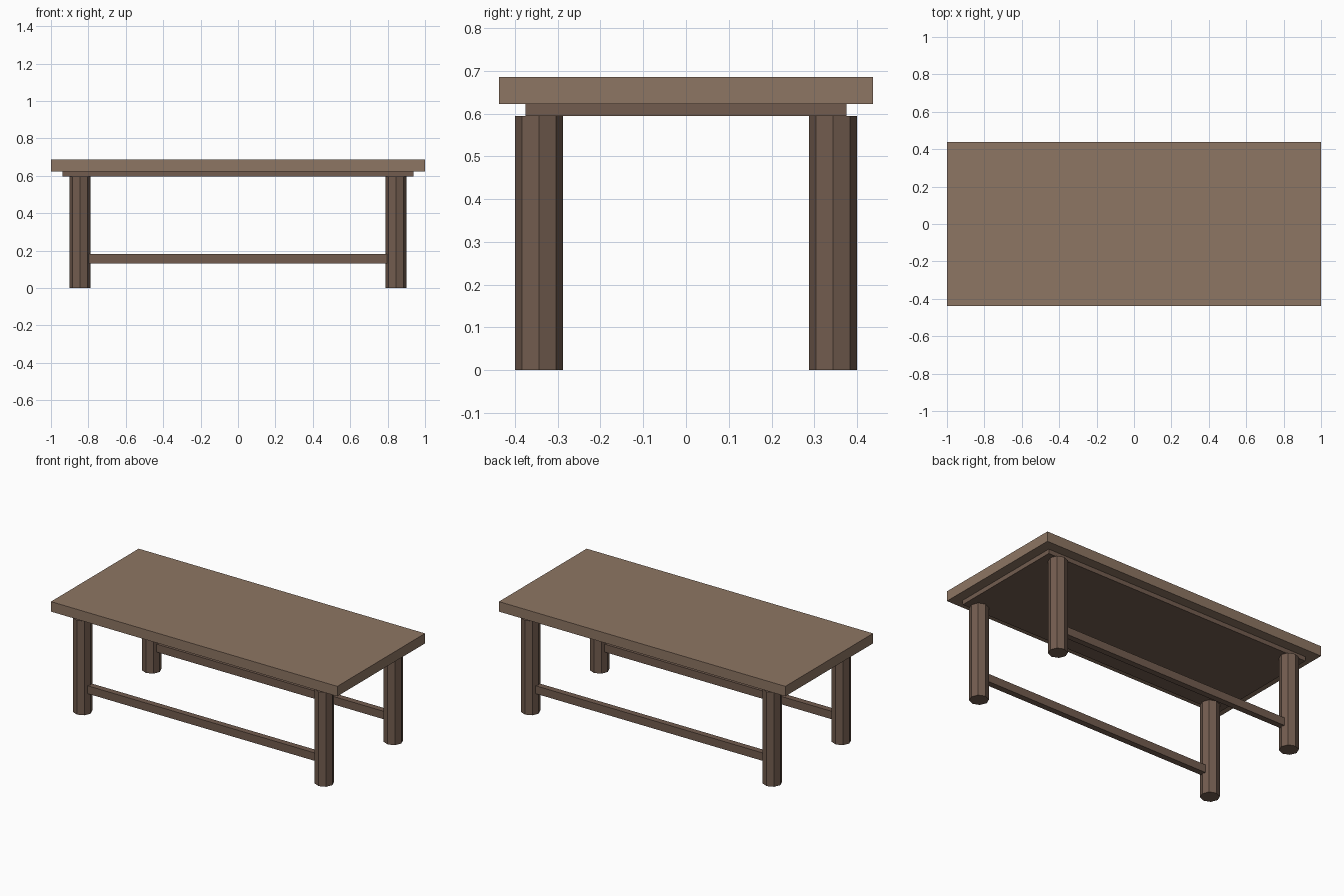
import bpy
from math import pi

if "Cube" in bpy.data.objects:
    bpy.data.objects.remove(bpy.data.objects["Cube"])


def material(name, color):
    m = bpy.data.materials.new(name)
    m.diffuse_color = (*color, 1)
    m.use_nodes = True
    m.node_tree.nodes["Principled BSDF"].inputs["Base Color"].default_value = m.diffuse_color
    return m


light_wood = material("light_wood", (0.27, 0.18, 0.125))
dark_wood = material("dark_wood", (0.17, 0.108, 0.078))


def box(name, size, center, mat):
    bpy.ops.mesh.primitive_cube_add(size=1, location=center)
    ob = bpy.context.object
    ob.name = name
    ob.scale = size
    bpy.ops.object.transform_apply(location=False, rotation=False, scale=True)
    ob.data.materials.append(mat)
    return ob


LEG_X, LEG_Y, LEG_R, LEG_H = 0.844, 0.344, 0.056, 0.595
TOP_Z, HEIGHT = 0.623, 0.686

# Tabletop and the thinner slab beneath it
box("tabletop", (2, 0.875, HEIGHT - TOP_Z), (0, 0, (HEIGHT + TOP_Z) / 2), light_wood)
box("under_slab", (1.875, 0.75, TOP_Z - LEG_H), (0, 0, (TOP_Z + LEG_H) / 2), dark_wood)

for sy, side in ((-1, "front"), (1, "back")):
    # Octagonal legs, corners pointing along the axes
    for sx, end in ((-1, "left"), (1, "right")):
        bpy.ops.mesh.primitive_cylinder_add(
            vertices=8, radius=LEG_R, depth=LEG_H,
            location=(sx * LEG_X, sy * LEG_Y, LEG_H / 2))
        leg = bpy.context.object
        leg.name = f"{side}_{end}_leg"
        leg.data.materials.append(dark_wood)
    # Long stretcher joining the two legs
    box(f"{side}_stretcher", (2 * LEG_X, 0.038, 0.05),
        (0, sy * LEG_Y, 0.156), dark_wood)
